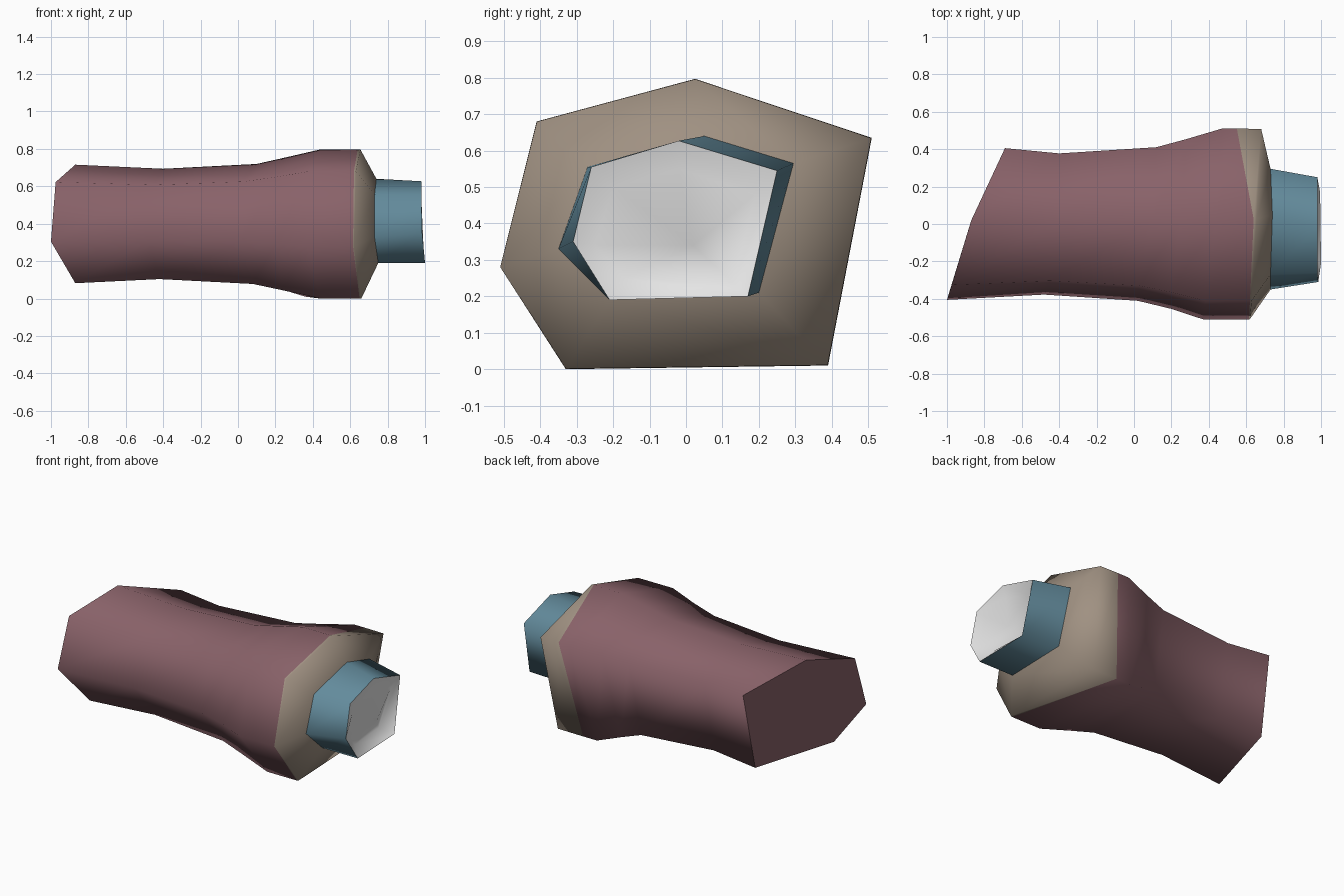
import bpy, bmesh

if "Cube" in bpy.data.objects:
    bpy.data.objects.remove(bpy.data.objects["Cube"])

def material(name, color):
    m = bpy.data.materials.new(name)
    m.diffuse_color = (*color, 1)
    m.use_nodes = True
    m.node_tree.nodes["Principled BSDF"].inputs["Base Color"].default_value = m.diffuse_color
    return m

ROSE = material("dusty rose", (0.25, 0.122, 0.141))
TAN = material("tan", (0.35, 0.283, 0.223))
BLUE = material("slate blue", (0.127, 0.262, 0.337))
WHITE = material("off white", (0.78, 0.78, 0.78))

def ring(xs, outline, s=1.0):
    """Six-sided section, scaled about the long axis, with its own x per corner."""
    return [(x, y * s, 0.4 + (z - 0.4) * s) for x, (y, z) in zip(xs, outline)]

def skin(name, rings, mat, cap=None, smooth=True, flip=False):
    """Join rings with quads; cap is None, 'flat' or a centre point on the last ring."""
    bm = bmesh.new()
    rows = [[bm.verts.new(p) for p in r] for r in rings]
    n = len(rows[0])
    for a, b in zip(rows, rows[1:]):
        for i in range(n):
            j = (i + 1) % n
            bm.faces.new((a[i], a[j], b[j], b[i]))
    if cap == "flat":
        bm.faces.new(rows[-1])
    elif cap:
        c = bm.verts.new(cap)
        for i in range(n):
            bm.faces.new((rows[-1][i], rows[-1][(i + 1) % n], c))
    if flip:
        bmesh.ops.reverse_faces(bm, faces=bm.faces[:])
    for f in bm.faces:
        f.smooth = smooth
    me = bpy.data.meshes.new(name)
    bm.to_mesh(me)
    bm.free()
    me.materials.append(mat)
    ob = bpy.data.objects.new(name, me)
    bpy.context.collection.objects.link(ob)
    return ob

# Section outlines as (y, z), clockwise seen from +x
BODY = [(-.41, .68), (.025, .797), (.51, .635), (.39, .01), (-.33, 0), (-.51, .28)]
BASE = [(-.27, .555), (.05, .64), (.295, .565), (.20, .21), (-.21, .19), (-.35, .33)]
TIP = [(-.26, .555), (-.02, .627), (.25, .545), (.17, .20), (-.21, .19), (-.31, .35)]
INNER = [(-.20, .50), (-.02, .55), (.19, .48), (.13, .235), (-.17, .25), (-.25, .34)]

# Body shaft: slanted cut end, narrow waist, flared shoulder
end = ring([-.975, -.87, -.69, -.71, -.87, -1], BODY, .795)
border = ring([.62, .64, .55, .46, .65, .615], BODY)
shaft = [
    end,
    ring([-.45, -.4, -.4, -.4, -.42, -.48], BODY, .74),
    ring([.03, .1, .12, .1, .08, .02], BODY, .805),
    ring([.2, .25, .28, .22, .24, .2], BODY, .89),
    ring([.38, .44, .47, .36, .44, .37], BODY),
    border,
]
skin("shaft", shaft, ROSE)
skin("cut_end", [end], ROSE, cap="flat", smooth=False, flip=True)

# Tan collar: short rim, then a steep slope in to the core
rim = ring([.63, .655, .68, .64, .66, .62], BODY, .997)
core = ring([.73, .74, .73, .74, .75, .73], BASE)
skin("collar", [border, rim, core], TAN)

# Blue core stub with a dented pale end
tip = ring([.98, .98, .98, .995, 1.0, .985], TIP)
skin("core_stub", [core, tip], BLUE)
dent = ring([.965, .96, .955, .91, .95, .955], INNER)
skin("core_end", [tip, dent], WHITE, cap=(.975, .02, .34))

# Make face directions point outward on the open shells
for ob in bpy.context.collection.objects:
    me = ob.data
    bm = bmesh.new()
    bm.from_mesh(me)
    bm.normal_update()
    mid = sum((v.co.x for v in bm.verts)) / len(bm.verts)
    if ob.name in ("cut_end", "core_end"):
        want = -1 if ob.name == "cut_end" else 1
        score = sum(f.normal.x * f.calc_area() for f in bm.faces) * want
    else:
        score = 0
        for f in bm.faces:
            c = f.calc_center_median()
            score += f.normal.y * c.y + f.normal.z * (c.z - .4)
    if score < 0:
        bmesh.ops.reverse_faces(bm, faces=bm.faces[:])
    bm.to_mesh(me)
    bm.free()
